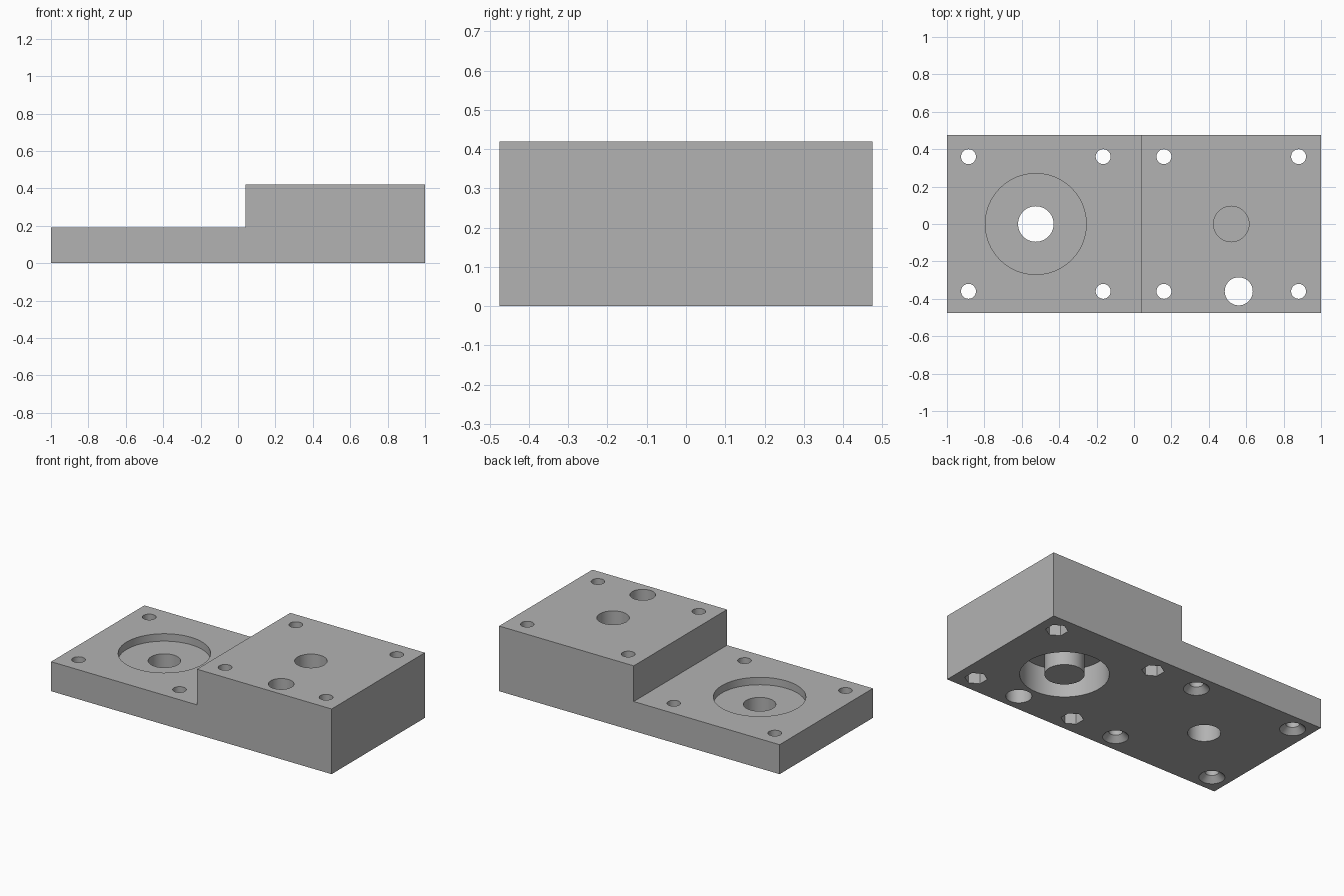
import bpy, bmesh, math

if "Cube" in bpy.data.objects:
    bpy.data.objects.remove(bpy.data.objects["Cube"])

W, D = 1.0, 0.475            # half length, half depth
LOW, HIGH, STEP = 0.19, 0.42, 0.04

grey = bpy.data.materials.new("machined grey")
grey.diffuse_color = (0.45, 0.45, 0.45, 1)
grey.use_nodes = True
grey.node_tree.nodes["Principled BSDF"].inputs["Base Color"].default_value = grey.diffuse_color


def mesh_object(name, bm):
    bmesh.ops.recalc_face_normals(bm, faces=bm.faces[:])
    me = bpy.data.meshes.new(name)
    bm.to_mesh(me)
    bm.free()
    ob = bpy.data.objects.new(name, me)
    bpy.context.collection.objects.link(ob)
    me.materials.append(grey)
    return ob


def turned(name, x, y, profile, sides=48, turn=0.0):
    """Closed solid made of stacked rings; profile holds (radius, z) pairs."""
    bm = bmesh.new()
    rings = []
    for r, z in profile:
        rings.append([bm.verts.new((x + r * math.cos(turn + a * math.tau / sides),
                                    y + r * math.sin(turn + a * math.tau / sides), z))
                      for a in range(sides)])
    for low, up in zip(rings, rings[1:]):
        for i in range(sides):
            j = (i + 1) % sides
            bm.faces.new((low[i], low[j], up[j], up[i]))
    bm.faces.new(rings[0][::-1])
    bm.faces.new(rings[-1])
    return mesh_object(name, bm)


def apply_boolean(body, tool, operation='DIFFERENCE'):
    mod = body.modifiers.new(tool.name, 'BOOLEAN')
    mod.operation, mod.object, mod.solver = operation, tool, 'EXACT'
    bpy.context.view_layer.objects.active = body
    bpy.ops.object.modifier_apply(modifier=mod.name)
    bpy.data.objects.remove(tool)


# Stepped block, extruded from its side profile
bm = bmesh.new()
outline = [(-W, 0), (W, 0), (W, HIGH), (STEP, HIGH), (STEP, LOW), (-W, LOW)]
side = bm.faces.new([bm.verts.new((x, -D, z)) for x, z in outline])
ext = bmesh.ops.extrude_face_region(bm, geom=[side])
bmesh.ops.translate(bm, vec=(0, 2 * D, 0),
                    verts=[v for v in ext["geom"] if isinstance(v, bmesh.types.BMVert)])
block = mesh_object("stepped_block", bm)

# Bearing seat and shaft hole in the thin plate
apply_boolean(block, turned("seat_and_shaft", -0.525, 0, [
    (0.095, -0.1), (0.095, 0.142), (0.27, 0.142), (0.27, 0.3)], 64))

# Ring groove under the thick plate, leaving a centre post
groove = turned("ring_groove", 0.52, 0, [(0.257, -0.1), (0.257, 0.18)], 64)
post = turned("centre_post", 0.52, 0, [(0.115, -0.2), (0.115, 0.3)])
apply_boolean(groove, post)
apply_boolean(block, groove)

# Blind hole above the post, and the offset through hole
apply_boolean(block, turned("blind_hole", 0.52, 0, [(0.095, 0.21), (0.095, 0.6)]))
apply_boolean(block, turned("offset_hole", 0.56, -0.36, [(0.075, -0.1), (0.075, 0.6)]))

# Corner screw holes: countersunk in the thin plate, nut pockets in the thick one
for y in (-0.36, 0.36):
    for x in (-0.885, -0.165):
        apply_boolean(block, turned("countersunk_hole", x, y, [
            (0.085, -0.01), (0.04, 0.035), (0.04, 0.4)], 32))
    for x in (0.16, 0.88):
        apply_boolean(block, turned("screw_hole", x, y, [(0.04, -0.1), (0.04, 0.6)], 32))
        apply_boolean(block, turned("nut_pocket", x, y, [(0.066, -0.1), (0.066, 0.1)],
                                    6, math.pi / 2))

# Smooth bores, crisp edges
bpy.ops.object.select_all(action='DESELECT')
block.select_set(True)
bpy.context.view_layer.objects.active = block
bpy.ops.object.shade_smooth_by_angle(angle=math.radians(30))
